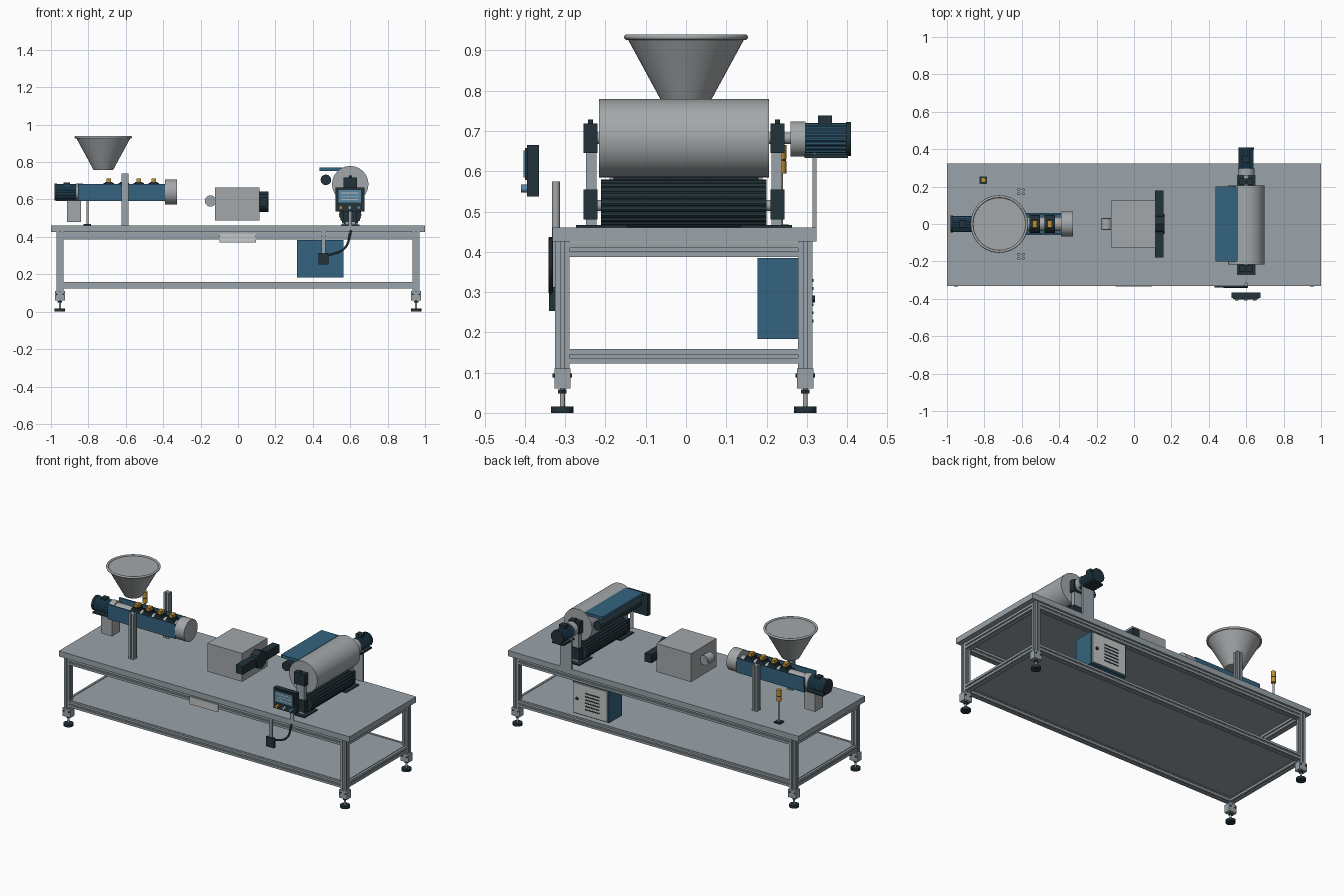
import bpy, bmesh, math
from mathutils import Vector, Matrix

cube = bpy.data.objects.get("Cube")
if cube:
    bpy.data.objects.remove(cube)


def material(name, *rgb):
    m = bpy.data.materials.new(name)
    m.use_nodes = True
    m.diffuse_color = (*rgb, 1)
    m.node_tree.nodes["Principled BSDF"].inputs["Base Color"].default_value = (*rgb, 1)
    return m


FRAME = material("frame grey", 0.32, 0.37, 0.40)
STEEL = material("steel grey", 0.37, 0.39, 0.40)
BLUE = material("machine blue", 0.034, 0.125, 0.21)
DARK = material("dark slate", 0.016, 0.033, 0.042)
GOLD = material("amber", 0.55, 0.28, 0.03)
PALE = material("pale grey", 0.55, 0.57, 0.57)
SCREEN = material("screen blue", 0.10, 0.25, 0.36)

TURN = {"x": Matrix.Rotation(math.pi / 2, 3, "Y"),
        "y": Matrix.Rotation(-math.pi / 2, 3, "X"),
        "z": Matrix.Identity(3)}
UNIT = {"x": Vector((1, 0, 0)), "y": Vector((0, 1, 0)), "z": Vector((0, 0, 1))}


def finish(name, bm, mat, smooth=False):
    bmesh.ops.recalc_face_normals(bm, faces=bm.faces)
    if smooth:
        for f in bm.faces:
            f.smooth = True
        for e in bm.edges:
            e.smooth = e.calc_face_angle(0) < 0.6
    me = bpy.data.meshes.new(name)
    bm.to_mesh(me)
    bm.free()
    me.materials.append(mat)
    ob = bpy.data.objects.new(name, me)
    bpy.context.scene.collection.objects.link(ob)
    return ob


def box(name, mat, x, y, z):
    """Box from three (low, high) ranges."""
    bm = bmesh.new()
    bmesh.ops.create_cube(bm, size=1)
    for v in bm.verts:
        v.co = [r[0] + (c + 0.5) * (r[1] - r[0]) for c, r in zip(v.co, (x, y, z))]
    return finish(name, bm, mat)


def prism(name, mat, points, start, length, axis, smooth=False):
    """Extrude a flat outline along an axis."""
    bm = bmesh.new()
    face = bm.faces.new([bm.verts.new(TURN[axis] @ Vector((a, b, 0)) + Vector(start))
                         for a, b in points])
    new = bmesh.ops.extrude_face_region(bm, geom=[face])["geom"]
    bmesh.ops.translate(bm, vec=UNIT[axis] * length,
                        verts=[v for v in new if isinstance(v, bmesh.types.BMVert)])
    return finish(name, bm, mat, smooth)


def rod(name, mat, start, length, r, axis, sides=40):
    pts = [(r * math.cos(i * math.tau / sides), r * math.sin(i * math.tau / sides))
           for i in range(sides)]
    return prism(name, mat, pts, start, length, axis, True)


def ribbed(name, mat, start, length, r, axis, ribs, depth):
    pts = []
    for i in range(ribs * 4):
        a, q = i * math.tau / (ribs * 4), r - depth * (i % 4 > 1)
        pts.append((q * math.cos(a), q * math.sin(a)))
    return prism(name, mat, pts, start, length, axis)


def slotted(name, start, length, axis, h=0.018):
    """Slotted aluminium profile."""
    s, d = h * 0.25, h * 0.35
    side = [(-h, -h), (-s, -h), (-s, d - h), (s, d - h), (s, -h)]
    pts = []
    for _ in range(4):
        pts += side
        side = [(-b, a) for a, b in side]
    return prism(name, FRAME, pts, start, length, axis)


def motor(name, start, axis, sign, r, terminal):
    """Ribbed motor with gear head, fan cap, foot and terminal box."""
    p, u = Vector(start), UNIT[axis] * sign
    rod(name + "_gear_head", STEEL, p, 0.037 * sign, r * 1.1, axis)
    ribbed(name + "_body", BLUE, p + u * 0.037, 0.1 * sign, r, axis, 20, 0.003)
    rod(name + "_fan_cap", DARK, p + u * 0.137, 0.013 * sign, r * 1.06, axis)
    for part, t0, t1, z0, z1, w in (("_terminal", 0.068, 0.103, r - 0.005, r + terminal, 0.02),
                                    ("_foot", 0.034, 0.142, -r - 0.007, -r + 0.003, r)):
        a, b = p + u * t0, p + u * t1
        rng = [(c - w, c + w) for c in p]
        i = "xyz".index(axis)
        rng[i] = sorted((a[i], b[i]))
        rng[2] = (p.z + z0, p.z + z1)
        box(name + part, DARK, *rng)


# Table frame
X, YF, YB = 0.952, -0.307, 0.296
box("table_top", FRAME, (-1, 1), (-0.332, 0.324), (0.425, 0.46))
box("lower_shelf", FRAME, (-X, X), (YF, YB), (0.15, 0.159))
for z, level in ((0.141, "lower"), (0.405, "upper")):
    for y in (YF, YB):
        slotted(level + "_long_rail", (-X + 0.018, y, z), 2 * X - 0.036, "x")
    for x in (-X, X):
        slotted(level + "_end_rail", (x, YF + 0.018, z), YB - YF - 0.036, "y")
for x in (-X, X):
    for y in (YF, YB):
        slotted("leg", (x, y, 0.06), 0.365, "z")
        box("foot_bracket", FRAME, (x - 0.027, x + 0.027), (y - 0.02, y + 0.02), (0.06, 0.11))
        for dx in (-0.017, 0.017):
            rod("bracket_bolt", DARK, (x + dx, y - 0.024, 0.093), 0.048, 0.005, "y", 12)
        rod("foot_stem", STEEL, (x, y, 0.012), 0.05, 0.006, "z", 16)
        rod("foot_nut", DARK, (x, y, 0.048), 0.01, 0.012, "z", 6)
        rod("foot_pad", DARK, (x, y, 0), 0.016, 0.028, "z")
box("blank_plate", PALE, (-0.1, 0.095), (-0.333, -0.325), (0.37, 0.417))

# Electrical cabinet with vented door
box("cabinet", BLUE, (0.315, 0.565), (0.177, 0.305), (0.183, 0.384))
box("cabinet_door", PALE, (0.323, 0.557), (0.305, 0.314), (0.19, 0.377))
for i in range(6):
    z = 0.225 + i * 0.02
    box("door_vent", DARK, (0.375, 0.475), (0.313, 0.316), (z, z + 0.007))
rod("door_knob", DARK, (0.53, 0.313, 0.283), 0.007, 0.009, "y", 16)

# Extruder drive, barrel and heaters
EX, EZ = -0.72, 0.64
motor("extruder_motor", (-0.83, 0, EZ), "x", -1, 0.042, 0.008)
box("extruder_pedestal", STEEL, (-0.915, -0.84), (-0.038, 0.038), (0.48, 0.595))
rod("barrel", STEEL, (-0.855, 0, EZ), 0.48, 0.038, "x")
for y in (-0.06, 0.052):
    box("barrel_side_guard", BLUE, (-0.855, -0.39), (y, y + 0.008), (0.593, 0.684))
box("barrel_guard_floor", BLUE, (-0.855, -0.39), (-0.053, 0.053), (0.593, 0.599))
rod("barrel_head", STEEL, (-0.39, 0, EZ), 0.065, 0.067, "x")
for x in (-0.69, -0.61, -0.53, -0.45):
    rod("heater_band", DARK, (x - 0.028, 0, EZ), 0.056, 0.047, "x")
    box("heater_terminal", DARK, (x - 0.02, x + 0.02), (-0.025, 0.025), (0.675, 0.693))
    box("heater_cap", GOLD, (x - 0.012, x + 0.012), (-0.018, 0.018), (0.693, 0.712))
for y in (-0.172, 0.172):
    slotted("barrel_post", (-0.604, y, 0.46), 0.28, "z")

# Feed hopper with rolled rim
bm = bmesh.new()
bmesh.ops.create_cone(bm, cap_ends=True, segments=48, radius1=0.052, radius2=0.147, depth=0.175,
                      matrix=Matrix.Translation((EX, 0, 0.845)))
finish("hopper", bm, STEEL, True)
bpy.ops.mesh.primitive_torus_add(location=(EX, 0, 0.933), major_radius=0.147, minor_radius=0.007,
                                 major_segments=48, minor_segments=10)
rim = bpy.context.object
rim.name = "hopper_rim"
rim.data.materials.append(STEEL)
bpy.ops.object.shade_smooth()

# Signal beacon
box("beacon_base", DARK, (-0.825, -0.785), (0.215, 0.255), (0.46, 0.468))
rod("beacon_pole", STEEL, (-0.805, 0.235, 0.465), 0.13, 0.006, "z", 16)
rod("beacon_lamp_lower", GOLD, (-0.805, 0.235, 0.595), 0.03, 0.014, "z", 24)
rod("beacon_collar", DARK, (-0.805, 0.235, 0.625), 0.005, 0.013, "z", 24)
rod("beacon_lamp_upper", GOLD, (-0.805, 0.235, 0.63), 0.035, 0.014, "z", 24)

# Metering block and flat die
box("metering_block", STEEL, (-0.122, 0.116), (-0.125, 0.125), (0.487, 0.663))
rod("inlet_tube", STEEL, (-0.147, -0.03, 0.592), 0.06, 0.03, "y")
rod("inlet_bore", FRAME, (-0.147, -0.032, 0.592), 0.064, 0.021, "y")
rod("die_hub", DARK, (0.116, 0, 0.588), 0.047, 0.054, "x", 8)
box("die_wing", DARK, (0.112, 0.158), (-0.18, 0.18), (0.562, 0.614))

# Winder rolls, bearings and stands
WX, WZ = 0.6, 0.682
rod("winding_roll", STEEL, (WX, -0.216, WZ), 0.422, 0.097, "y", 64)
ribbed("drive_roll", DARK, (WX, -0.211, 0.52), 0.411, 0.06, "y", 24, 0.003)
rod("guide_roll", DARK, (0.47, -0.2, 0.705), 0.4, 0.028, "y")
box("film_sheet", BLUE, (0.435, 0.555), (-0.2, 0.2), (0.752, 0.77))
rod("winding_shaft", STEEL, (WX, -0.25, WZ), 0.515, 0.014, "y", 20)
rod("drive_shaft", STEEL, (WX, -0.24, 0.515), 0.48, 0.014, "y", 20)
for s in (-1, 1):
    def span(a, b):
        return sorted((s * a - 0.005, s * b - 0.005))
    box("winder_base", DARK, (0.55, 0.65), span(0.14, 0.268), (0.46, 0.466))
    box("winder_column", FRAME, (0.572, 0.628), span(0.217, 0.243), (0.466, 0.66))
    box("lower_bearing", DARK, (0.563, 0.637), span(0.215, 0.249), (0.48, 0.555))
    box("upper_bearing", DARK, (0.563, 0.637), span(0.215, 0.249), (0.645, 0.718))
    rod("bearing_grease_cap", DARK, (WX, s * 0.232 - 0.005, 0.718), 0.01, 0.006, "z", 12)
motor("winder_motor", (WX, 0.26, 0.68), "y", 1, 0.04, 0.018)
box("motor_stand", FRAME, (0.56, 0.64), (0.314, 0.324), (0.46, 0.645))

# Operator panel on its pole
rod("panel_pole", STEEL, (WX, -0.323, 0.43), 0.145, 0.01, "z", 20)
box("panel_housing", DARK, (0.52, 0.675), (-0.395, -0.365), (0.537, 0.665))
box("panel_bezel", DARK, (0.53, 0.665), (-0.4, -0.394), (0.578, 0.658))
box("panel_screen", SCREEN, (0.538, 0.657), (-0.403, -0.399), (0.585, 0.651))
for i in range(3):
    z = 0.597 + i * 0.018
    box("screen_row", PALE, (0.55, 0.645), (-0.404, -0.402), (z, z + 0.005))
for x, mat in ((0.55, GOLD), (0.598, STEEL), (0.645, SCREEN)):
    rod("panel_button", mat, (x, -0.41, 0.557), 0.016, 0.01, "y", 20)

# Junction box and cable
box("junction_box", DARK, (0.43, 0.485), (-0.34, -0.325), (0.253, 0.313))
box("junction_strap", FRAME, (0.447, 0.467), (-0.333, -0.325), (0.31, 0.428))
curve = bpy.data.curves.new("panel_cable", "CURVE")
curve.dimensions = "3D"
curve.bevel_depth = 0.006
curve.bevel_resolution = 2
path = curve.splines.new("BEZIER")
path.bezier_points.add(2)
for bp, (x, z) in zip(path.bezier_points, ((0.48, 0.3), (0.57, 0.34), (0.605, 0.435))):
    bp.co = (x, -0.336, z)
    bp.handle_left_type = bp.handle_right_type = "AUTO"
curve.materials.append(DARK)
bpy.context.scene.collection.objects.link(bpy.data.objects.new("panel_cable", curve))
